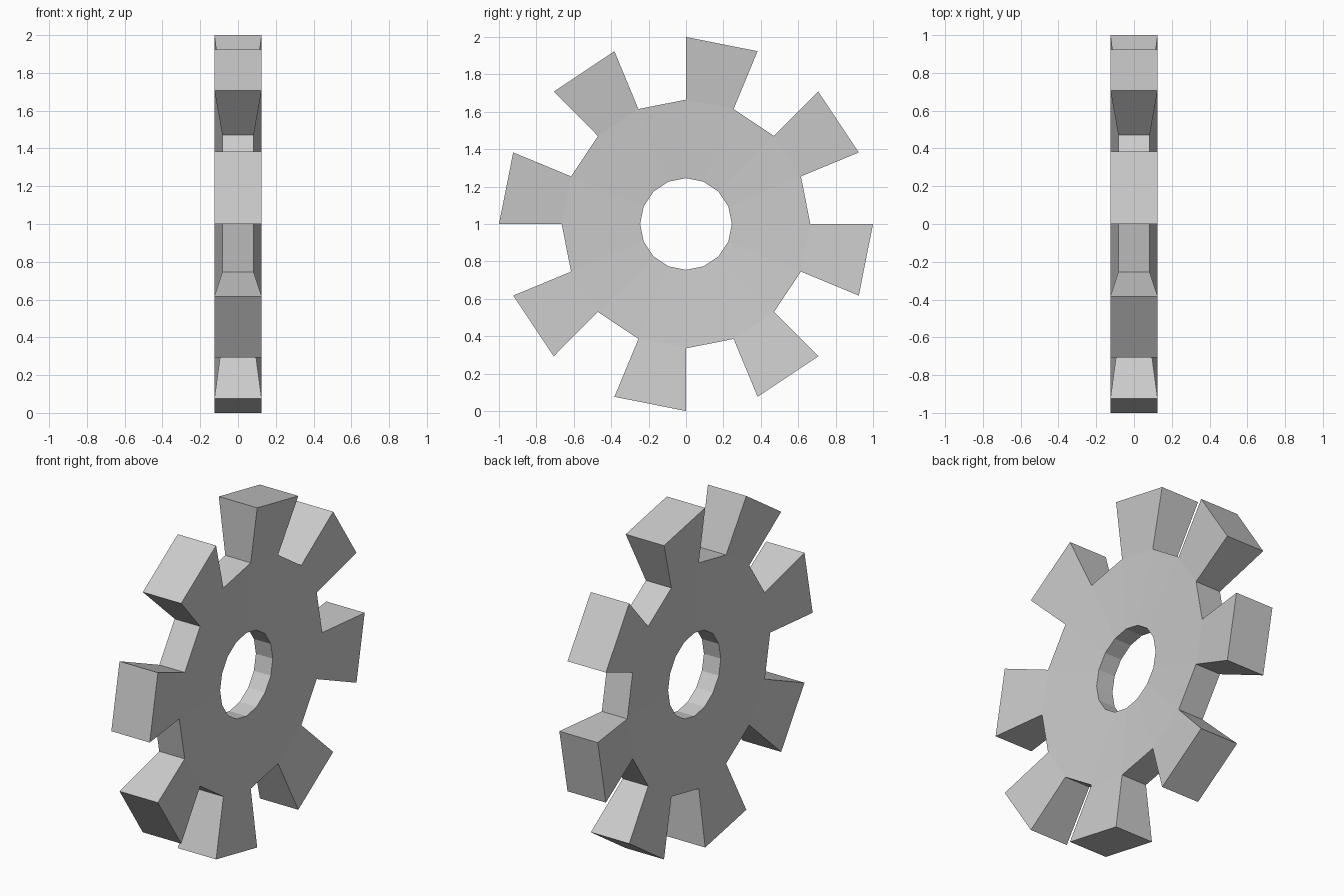
import bpy, bmesh, math

if "Cube" in bpy.data.objects:
    bpy.data.objects.remove(bpy.data.objects["Cube"], do_unlink=True)

SECTORS = 16
# (radius, half thickness) of the bore, the root circle and the tooth tips
RINGS = [(0.245, 0.055), (0.665, 0.083), (1.0, 0.125)]

metal = bpy.data.materials.new("light_grey")
metal.use_nodes = True
grey = (0.6, 0.6, 0.6, 1)
metal.diffuse_color = grey
metal.node_tree.nodes["Principled BSDF"].inputs["Base Color"].default_value = grey

bm = bmesh.new()


def add_ring(radius, half):
    """Pairs of vertices (left and right face) around the x axis."""
    pairs = []
    for i in range(SECTORS):
        a = math.tau * i / SECTORS
        y, z = radius * math.cos(a), radius * math.sin(a)
        pairs.append([bm.verts.new((s * half, y, 1 + z)) for s in (1, -1)])
    return pairs


bore, root, tip = [add_ring(*ring) for ring in RINGS]


def wall(p, q):
    bm.faces.new((p[0], q[0], q[1], p[1]))


def cheeks(a, b, c, d):
    for side in (0, 1):
        bm.faces.new([pair[side] for pair in (a, b, c, d)])


for i in range(SECTORS):
    j = (i + 1) % SECTORS
    # Disc sector with its bore wall
    cheeks(bore[i], root[i], root[j], bore[j])
    wall(bore[i], bore[j])
    if i % 2:
        # Flared tooth
        cheeks(root[i], tip[i], tip[j], root[j])
        wall(root[i], tip[i])
        wall(tip[i], tip[j])
        wall(tip[j], root[j])
    else:
        # Gap floor
        wall(root[i], root[j])

loose = [v for v in bm.verts if not v.link_faces]
bmesh.ops.delete(bm, geom=loose, context="VERTS")
bmesh.ops.recalc_face_normals(bm, faces=bm.faces[:])
mesh = bpy.data.meshes.new("gear_wheel")
bm.to_mesh(mesh)
bm.free()
mesh.materials.append(metal)
gear = bpy.data.objects.new("gear_wheel", mesh)
bpy.context.collection.objects.link(gear)
